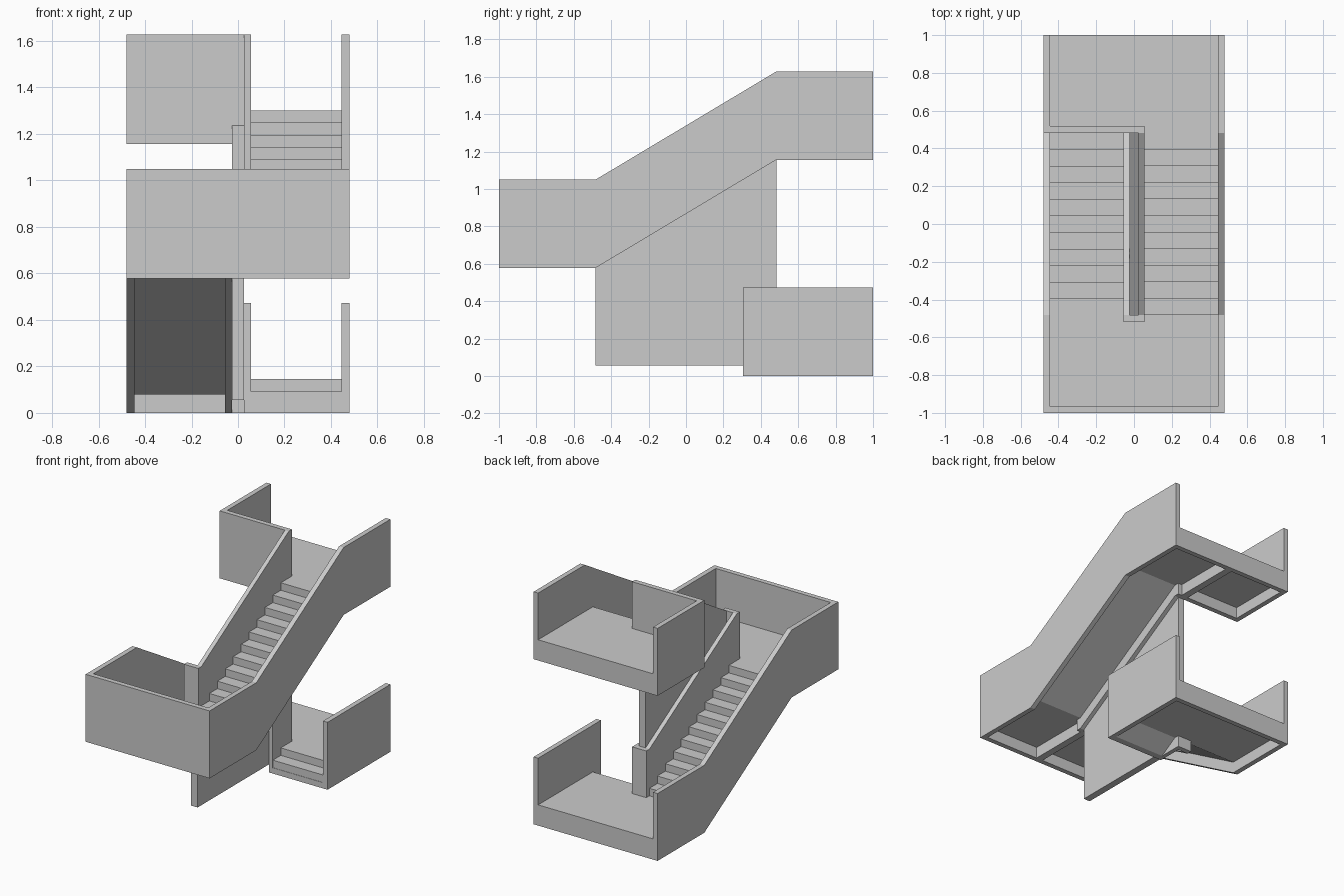
import bpy, bmesh

if "Cube" in bpy.data.objects:
    bpy.data.objects.remove(bpy.data.objects["Cube"])

W, T = 0.48, 0.035        # half width, outer wall thickness
IN0, IN1 = 0.025, 0.055   # inner rail, near and far face
E = 0.483                 # half length of a flight
RISE, H, FLOOR, SLAB = 0.578, 0.472, 0.145, 0.065
N = 11                    # steps per flight
Z0, Z1, Z2 = 0.0, RISE, 2 * RISE


def prism(name, x0, x1, profile):
    """Extrude a closed (y, z) profile from x0 to x1."""
    bm = bmesh.new()
    face = bm.faces.new([bm.verts.new((x0, y, z)) for y, z in profile])
    ext = bmesh.ops.extrude_face_region(bm, geom=[face])
    for v in ext["geom"]:
        if isinstance(v, bmesh.types.BMVert):
            v.co.x = x1
    bmesh.ops.recalc_face_normals(bm, faces=bm.faces)
    me = bpy.data.meshes.new(name)
    bm.to_mesh(me)
    bm.free()
    ob = bpy.data.objects.new(name, me)
    bpy.context.collection.objects.link(ob)
    return ob


def box(name, x0, x1, y0, y1, z0, z1):
    return prism(name, x0, x1, [(y0, z0), (y1, z0), (y1, z1), (y0, z1)])


def band(path, h):
    """Profile of a wall of height h following a bottom path."""
    return path + [(y, z + h) for y, z in reversed(path)]


def flight(name, side, z):
    """Stepped slab; side -1 is the left flight (climbs to -y), +1 the right."""
    pts = [(-E, z + FLOOR - SLAB)]
    for i in range(N):
        y = -E + i * 2 * E / N
        pts += [(y, z + FLOOR + i * RISE / N), (y, z + FLOOR + (i + 1) * RISE / N)]
    pts += [(E, z + FLOOR + RISE), (E, z + FLOOR + RISE - SLAB)]
    x0, x1 = sorted((side * IN0, side * (W - T)))
    prism(name, x0, x1, [(y * side, zz) for y, zz in pts])


# Flights of steps
flight("lower_steps", -1, Z0)
flight("upper_steps", 1, Z1)

# Outer walls beside each flight, running along the landings
prism("left_outer_wall", -W, -W + T, band([(1, Z0), (E, Z0), (-E, Z1), (-1, Z1)], H))
prism("right_outer_wall", W - T, W, band([(-1, Z1), (-E, Z1), (E, Z2), (1, Z2)], H))

# Inner rails
C = E + T
prism("left_inner_rail", -IN1, -IN0, band([(C, Z0), (E, Z0), (-E, Z1), (-C, Z1)], H))
prism("right_inner_rail", IN0, IN1, band([(-C, Z1), (-E, Z1), (E, Z2), (C, Z2)], H))

# Central spine wall with a sloping top
prism("spine_wall", -IN0, IN0,
      [(-E, 0.055), (E, 0.055), (E, Z2 + 0.08), (-E, Z1 + 0.08)])

# Landing floors
for name, z, s in (("bottom", Z0, 1), ("middle", Z1, -1), ("top", Z2, 1)):
    y0, y1 = sorted((s * E, s * (1 - T)))
    box(name + "_landing_floor", -W + T, W - T, y0, y1, z + FLOOR - SLAB, z + FLOOR)

# Landing edges and beams underneath
box("bottom_back_beam", -W + T, W - T, 1 - T, 1, Z0, Z0 + FLOOR)
box("top_back_beam", -W, W - T, 1 - T, 1, Z2, Z2 + FLOOR)
box("middle_front_wall", -W + T, W - T, -1, -1 + T, Z1, Z1 + H)
box("middle_under_beam", -IN0, IN0, -1 + T, -C, Z1, Z1 + FLOOR - SLAB)
box("top_under_beam", -IN0, IN0, C, 1 - T, Z2, Z2 + FLOOR - SLAB)

# Short walls joining the inner rails
box("bottom_rail_link", -IN0, IN0, E, C, Z0, Z0 + H)
box("middle_rail_link", -IN0, IN0, -C, -E, Z1, Z1 + H)

# Top landing guard walls
box("top_front_wall", -W, IN0, E, C, Z2, Z2 + H)
box("top_left_wall", -W, -W + T, C, 1 - T, Z2, Z2 + H)
box("top_left_wall_end", -W, -W + T, 1 - T, 1, Z2 + FLOOR, Z2 + H)

# Steps leading down from the bottom landing, with side walls
S, R, D = 0.305, RISE / N, 2 * E / N
prism("bottom_steps", IN1, W - T,
      [(E, FLOOR), (E - D, FLOOR), (E - D, FLOOR - R), (E - 2 * D, FLOOR - R),
       (E - 2 * D, FLOOR - 2 * R), (S, FLOOR - 2 * R), (S, 0),
       (0.352, 0), (E, FLOOR - SLAB)])
box("bottom_right_wall", W - T, W, S, 1, Z0, Z0 + H)
box("bottom_inner_rail", IN0, IN1, S, C, Z0, Z0 + H)
